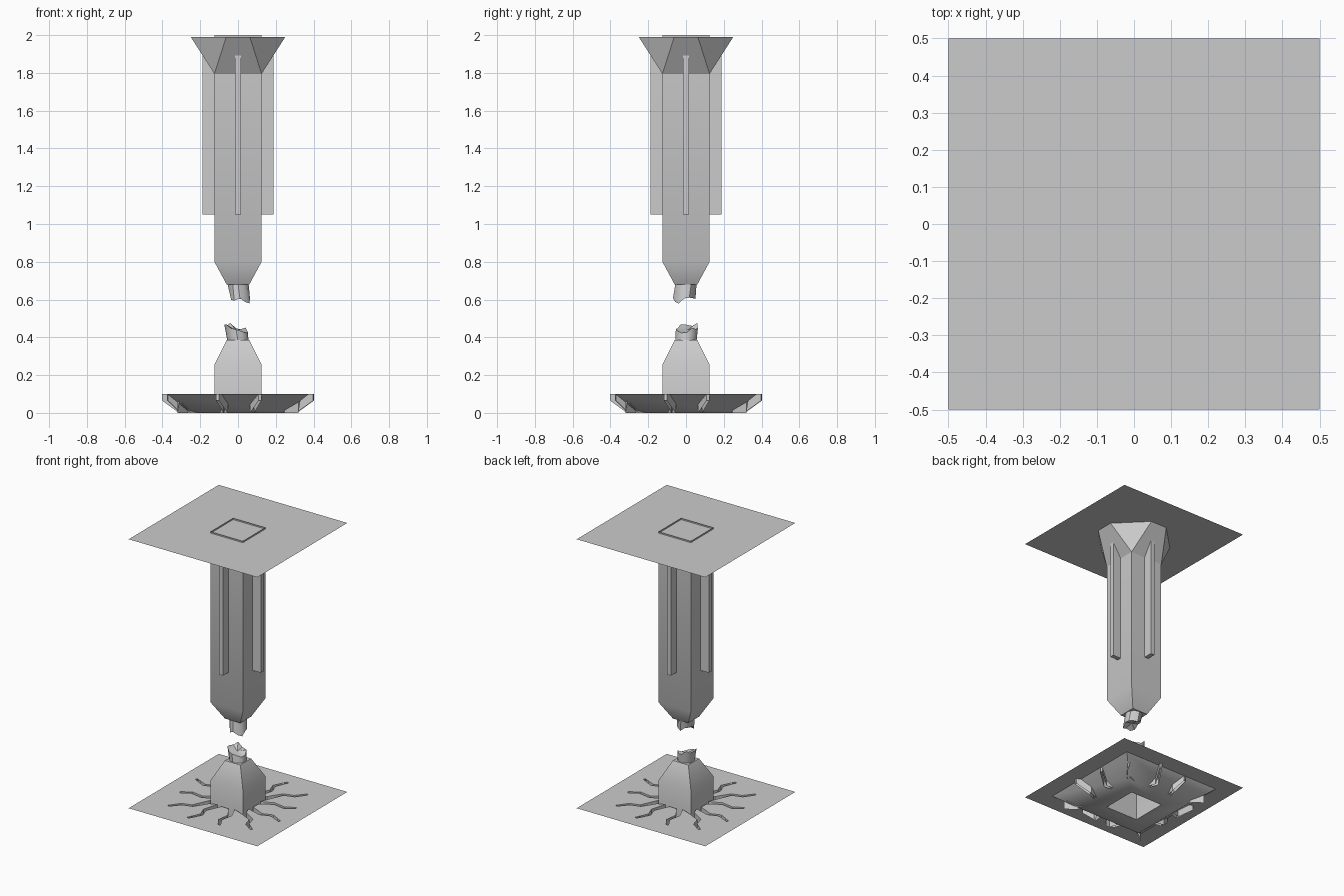
import bpy, bmesh, random
from math import cos, sin, pi, radians
from mathutils import Vector
from mathutils.geometry import tessellate_polygon

if "Cube" in bpy.data.objects:
    bpy.data.objects.remove(bpy.data.objects["Cube"])

random.seed(4)


def make(name, verts, faces, smooth=None, recalc=True):
    bm = bmesh.new()
    vs = [bm.verts.new(v) for v in verts]
    for f in faces:
        bm.faces.new([vs[i] for i in f])
    bmesh.ops.remove_doubles(bm, verts=bm.verts, dist=1e-5)
    if recalc:
        bmesh.ops.recalc_face_normals(bm, faces=bm.faces)
    me = bpy.data.meshes.new(name)
    bm.to_mesh(me)
    bm.free()
    ob = bpy.data.objects.new(name, me)
    bpy.context.collection.objects.link(ob)
    if smooth:
        bpy.ops.object.select_all(action='DESELECT')
        ob.select_set(True)
        bpy.context.view_layer.objects.active = ob
        bpy.ops.object.shade_smooth_by_angle(angle=radians(smooth))
    return ob


def loft(name, rings, cap_start=False, cap_end=False, smooth=None):
    n = len(rings[0])
    verts = [v for r in rings for v in r]
    faces = [(k * n + i, k * n + (i + 1) % n, (k + 1) * n + (i + 1) % n, (k + 1) * n + i)
             for k in range(len(rings) - 1) for i in range(n)]
    if cap_start:
        faces.append(tuple(range(n))[::-1])
    if cap_end:
        faces.append(tuple(range(len(verts) - n, len(verts))))
    return make(name, verts, faces, smooth)


def square(h, z):
    return [(h, -h, z), (h, h, z), (-h, h, z), (-h, -h, z)]


def chamfered(h, c, z):
    return [(h, -c, z), (h, c, z), (c, h, z), (-c, h, z),
            (-h, c, z), (-h, -c, z), (-c, -h, z), (c, -h, z)]


def turn(p, k):
    x, y = p
    for _ in range(k):
        x, y = -y, x
    return (x, y)


# broken column: hanging upper shaft and standing lower stump
loft("upper_shaft", [square(.06, .68), square(.125, .80), square(.125, 2.0)], cap_start=True, smooth=30)
loft("lower_stump", [square(.125, 0), square(.125, .255), square(.06, .385)], cap_end=True, smooth=30)

# flared capital with triangular corner facets
loft("capital", [chamfered(.125, .125, 1.795), chamfered(.25, .0625, 1.99)])

# ribs down the middle of each shaft face
for k in range(4):
    plan = [turn(p, k) for p in ((.11, -.015), (.1875, -.015), (.1875, .015), (.11, .015))]
    loft(f"rib_{k + 1}", [[(*p, z) for p in plan] for z in (1.05, 1.93)], True, True)


# jagged round cores at the break
def core(name, z0, z1, lean, spread, up):
    n = 12
    dirs = [(cos(2 * pi * i / n), sin(2 * pi * i / n)) for i in range(n)]
    base = [(.056 * c, .056 * s, z0) for c, s in dirs]
    rim = []
    for c, s in dirs:
        r = spread + random.uniform(-.005, .005)
        z = z1 + up * random.uniform(-.016, .016) - .012 * c + .008 * s
        rim.append((lean[0] + r * c, lean[1] + r * s, z))
    verts = base + rim + [(*lean, z1 - up * .015)]
    faces = [(i, (i + 1) % n, n + (i + 1) % n, n + i) for i in range(n)]
    faces += [(n + i, n + (i + 1) % n, 2 * n) for i in range(n)]
    make(name, verts, faces, 35)


core("upper_core", .685, .605, (.01, -.01), .056, -1)
core("lower_core", .38, .452, (-.01, .005), .058, 1)

# crack outline: three zigzag cracks per side, turned four times
cracks = [((.135, -.05), (.24, -.09), (.31, -.065), (.40, -.109)),
          ((.135, .045), (.22, .09), (.305, .075), (.373, .116)),
          ((.135, .135), (.19, .235), (.26, .255), (.315, .325))]
half_widths = (.02, .012, .011, .008)
outline = []
for k in range(4):
    for path in cracks:
        pts = [Vector(turn(p, k)) for p in path]
        d = (pts[-1] - pts[0]).normalized()
        side = Vector((-d.y, d.x))
        outline += [p - side * w for p, w in zip(pts, half_widths)]
        outline += [p + side * w for p, w in reversed(list(zip(pts, half_widths)))]

# ground sheet with the cracks cut out
border = [Vector((x, y, .1)) for x, y in ((-.5, -.5), (.5, -.5), (.5, .5), (-.5, .5))]
hole = [Vector((p.x, p.y, .1)) for p in reversed(outline)]
ground_verts = border + hole
tris = []
for t in tessellate_polygon([border, hole]):
    a, b, c = (ground_verts[i] for i in t)
    tris.append(tuple(t) if (b - a).cross(c - a).z > 0 else tuple(t)[::-1])
make("ground_sheet", ground_verts, tris, recalc=False)


# vertical crack walls, shallower near the tips
def floor_z(p):
    return 0 if max(abs(p.x), abs(p.y)) < .325 else .065


n = len(outline)
wall_verts = [(p.x, p.y, .1) for p in outline] + [(p.x, p.y, floor_z(p)) for p in outline]
make("crack_walls", wall_verts,
     [(i, (i + 1) % n, n + (i + 1) % n, n + i) for i in range(n)], recalc=False)

# shallow dish below the ground
loft("dish", [square(.375, .1), square(.25, 0), square(.125, 0)], smooth=45)

# ceiling sheet
make("ceiling_sheet", square(.5, 1.99), [(0, 1, 2, 3)], recalc=False)
